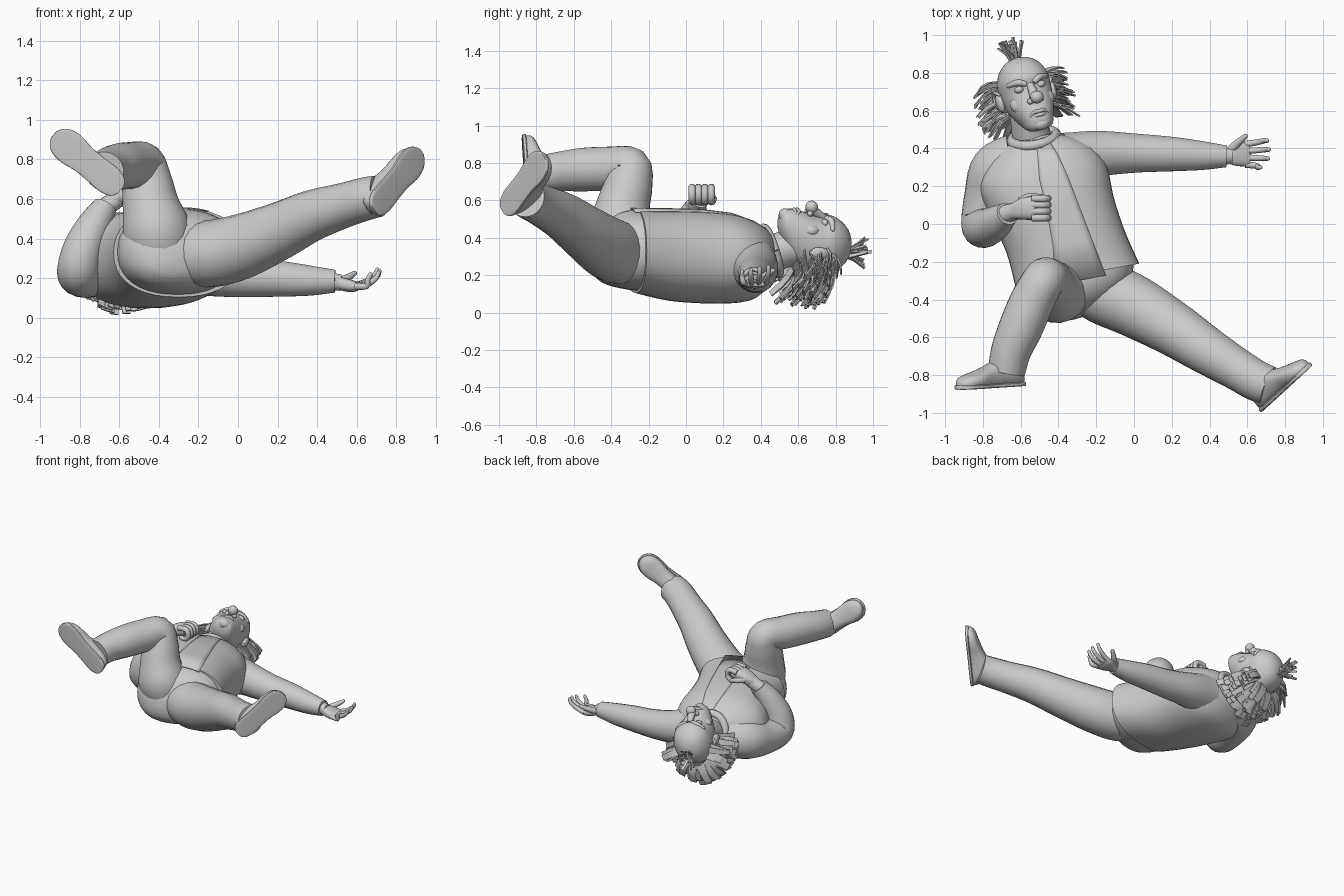
import bpy, bmesh, math, random
from mathutils import Vector as V, Matrix

if "Cube" in bpy.data.objects:
    bpy.data.objects.remove(bpy.data.objects["Cube"])
random.seed(4)


def smooth_keys(keys, n):
    """Catmull-Rom resampling of number tuples."""
    out = []
    for i in range(len(keys) - 1):
        a, b, c, d = (keys[max(0, min(len(keys) - 1, i + k))] for k in (-1, 0, 1, 2))
        for j in range(n):
            t = j / n
            out.append([0.5 * (2*q + (r-p)*t + (2*p-5*q+4*r-s)*t*t + (3*q-p-3*r+s)*t**3)
                        for p, q, r, s in zip(a, b, c, d)])
    return out + [list(keys[-1])]


def finish(name, bm, angle=45):
    bmesh.ops.recalc_face_normals(bm, faces=bm.faces)
    me = bpy.data.meshes.new(name)
    bm.to_mesh(me)
    bm.free()
    ob = bpy.data.objects.new(name, me)
    bpy.context.collection.objects.link(ob)
    bpy.ops.object.select_all(action='DESELECT')
    ob.select_set(True)
    bpy.context.view_layer.objects.active = ob
    bpy.ops.object.shade_smooth_by_angle(angle=math.radians(angle))
    return ob


def loft(name, rings, sides=28, power=2.0, mat=None):
    """Skin of (center, half-width vector, half-depth vector) rings, capped."""
    bm = bmesh.new()
    loops = []
    for c, u, v in rings:
        loop = []
        for k in range(sides):
            a = 2 * math.pi * k / sides
            ca, sa = math.cos(a), math.sin(a)
            p = c + u * math.copysign(abs(ca)**(2/power), ca) + v * math.copysign(abs(sa)**(2/power), sa)
            loop.append(bm.verts.new(mat @ p if mat else p))
        loops.append(loop)
    for a, b in zip(loops, loops[1:]):
        for k in range(sides):
            bm.faces.new((a[k], a[(k+1) % sides], b[(k+1) % sides], b[k]))
    bm.faces.new(loops[0])
    bm.faces.new(loops[-1])
    return finish(name, bm)


def tube(name, pts, sides=20, n=5, round_end=False, mat=None):
    """Limb through (x, y, z, radius) points."""
    k = smooth_keys(pts, n)
    if round_end:
        d = (V(k[-1][:3]) - V(k[-2][:3])).normalized()
        p, r = V(k[-1][:3]), k[-1][3]
        k += [[*(p + d*r*0.5), r*0.85], [*(p + d*r*0.9), r*0.4]]
    c = [V(q[:3]) for q in k]
    rings, u = [], None
    for i, q in enumerate(k):
        t = (c[min(i+1, len(c)-1)] - c[max(i-1, 0)]).normalized()
        if u is None:
            u = t.orthogonal()
        u = (u - t * u.dot(t)).normalized()
        rings.append((c[i], u * q[3], t.cross(u) * q[3]))
    return loft(name, rings, sides, mat=mat)


def ball(name, c, r, mat):
    bm = bmesh.new()
    bmesh.ops.create_uvsphere(bm, u_segments=20, v_segments=12, radius=1,
                              matrix=mat @ Matrix.Translation(c) @ Matrix.Diagonal((*r, 1)))
    return finish(name, bm)


# Torso: jacket and the seat of the trousers (x, y, z, half width, half depth)
W, D = V((0.98, 0.18, 0)), V((0, 0, 1))


def body(name, keys):
    return loft(name, [(V(k[:3]), W*k[3], D*k[4]) for k in smooth_keys(keys, 4)], 40, 2.3)


body("jacket", [(-.53, .46, .31, .11, .10), (-.515, .42, .29, .21, .16), (-.50, .35, .28, .30, .21),
                (-.48, .24, .29, .345, .24), (-.43, .08, .30, .33, .25), (-.36, -.1, .31, .32, .245),
                (-.30, -.27, .33, .335, .225)])
body("trouser_seat", [(-.31, -.2, .33, .31, .22), (-.305, -.31, .335, .305, .212),
                      (-.31, -.39, .33, .265, .19), (-.32, -.45, .315, .20, .15),
                      (-.335, -.495, .29, .11, .08), (-.34, -.51, .28, .03, .02)])

# Jacket front panel, a thin strip following the chest
bm = bmesh.new()
rows = []
for c, a, b, s0, s1 in (((-.515, .42, .29), .21, .16, 0, .35), ((-.5, .35, .28), .30, .21, -.03, .33),
                        ((-.48, .24, .29), .345, .24, -.06, .37), ((-.43, .08, .30), .33, .25, -.1, .42),
                        ((-.36, -.1, .31), .32, .245, -.22, .43), ((-.30, -.30, .33), .335, .225, -.36, .46)):
    row = []
    for i in range(7):
        s = s0 + (s1 - s0) * i / 6
        h = (1 - abs(s)**2.3)**(1/2.3)
        row.append(bm.verts.new(V(c) + W*a*s + D*(b*h + .004)))
    rows.append(row)
for a, b in zip(rows, rows[1:]):
    for i in range(6):
        bm.faces.new((a[i], a[i+1], b[i+1], b[i]))
panel = finish("jacket_front_panel", bm)
panel.modifiers.new("thickness", 'SOLIDIFY').thickness = .006

# Collar and neck
tube("neck", [(-.53, .40, .29, .11), (-.55, .50, .33, .10), (-.56, .60, .36, .10)])
ax = V((-.15, .92, .3)).normalized()
side = ax.cross(D).normalized()
up = side.cross(ax)
ring = []
for k in range(25):
    a = 2*math.pi*k/24
    ring.append((*(V((-.53, .455, .33)) + side*.118*math.cos(a) + up*.125*math.sin(a)), .028))
tube("collar", ring, 10, 1)

# Sleeves
tube("bent_sleeve", [(-.62, .33, .27, .15), (-.725, .28, .25, .145), (-.775, .14, .225, .125),
                     (-.805, .0, .235, .110), (-.785, -.02, .34, .103), (-.73, .01, .46, .088),
                     (-.67, .055, .565, .062)])
tube("straight_sleeve", [(-.34, .33, .27, .16), (-.19, .37, .235, .125), (0, .375, .208, .105),
                         (.2, .37, .198, .092), (.36, .362, .188, .077), (.49, .358, .185, .058)])

# Trouser legs
tube("bent_trouser_leg", [(-.39, -.33, .33, .16), (-.41, -.35, .44, .175), (-.44, -.335, .57, .145),
                          (-.46, -.305, .69, .128), (-.48, -.30, .775, .112), (-.54, -.41, .77, .118),
                          (-.6, -.55, .765, .117), (-.65, -.67, .755, .107), (-.675, -.78, .74, .10)])
tube("straight_trouser_leg", [(-.31, -.30, .33, .14), (-.17, -.36, .32, .168), (0, -.435, .355, .165),
                              (.2, -.55, .435, .146), (.37, -.66, .515, .129), (.54, -.765, .57, .113),
                              (.64, -.825, .60, .109), (.71, -.855, .615, .105)])

# Shoes: (length, half width, height) sections from heel to toe
SHOE = [(-.205, .02, .05), (-.185, .05, .10), (-.13, .068, .15), (-.05, .066, .15), (.03, .066, .115),
        (.11, .078, .088), (.17, .07, .072), (.205, .045, .055), (.222, .015, .04)]


def shoe(name, center, toe, down):
    t = V(toe).normalized()
    n = V(down)
    n = (n - t*n.dot(t)).normalized()
    s = n.cross(t)
    c = V(center)
    keys = smooth_keys(SHOE, 3)
    loft(name + "_upper", [(c + t*l - n*h/2, s*w, n*h/2) for l, w, h in keys], 24, 2.6)
    loft(name + "_sole", [(c + t*l*1.03 - n*.010, s*(w+.006), n*.012) for l, w, h in keys], 24, 5)


shoe("bent_leg_shoe", (-.755, -.865, .78), (-.78, -.05, .64), (-.15, -.95, .1))
shoe("straight_leg_shoe", (.805, -.875, .685), (.545, .5, .667), (.69, -.72, 0))

# Open hand
tube("open_wrist", [(.44, .358, .185, .048), (.52, .36, .178, .042)])
loft("open_palm", [(V((x, y, z)), V((0, w, 0)), V((0, 0, h))) for x, y, z, w, h in smooth_keys(
    [(.49, .36, .18, .035, .03), (.53, .365, .17, .055, .034), (.58, .37, .16, .065, .03),
     (.615, .37, .16, .06, .018)], 3)], 20, 2.6)
for i in range(4):
    y, e = .315 + .036*i, (.67, .71, .715, .705)[i]
    f = .30 + .047*i
    tube(f"open_finger_{i}", [(.59, y, .16, .018), (.65, (y+f)/2, .16 + .008*i, .016),
                              (e-.015, f, .19 + .008*i, .014), (e, f, .22 + .008*i, .011)], 10, 3, True)
tube("open_thumb", [(.51, .39, .18, .022), (.55, .43, .20, .02), (.59, .465, .225, .013)], 10, 3, True)

# Fist
tube("fist_wrist", [(-.70, .045, .54, .05), (-.61, .075, .60, .045)])
loft("fist_palm", [(V((x, y, z)), V((0, w, 0)), V((-.4*h, 0, .9*h))) for x, y, z, w, h in smooth_keys(
    [(-.65, .065, .585, .04, .035), (-.60, .08, .615, .056, .042), (-.53, .085, .64, .064, .045),
     (-.49, .085, .645, .06, .03)], 3)], 20, 2.6)
for i in range(4):
    y = .033 + .034*i
    tube(f"fist_finger_{i}", [(-.54, y, .662, .02), (-.475, y, .668, .02), (-.455, y, .625, .019),
                              (-.48, y, .592, .018), (-.52, y, .595, .015)], 10, 3, True)
tube("fist_thumb", [(-.60, .12, .62, .022), (-.55, .145, .61, .02), (-.49, .14, .59, .016)], 10, 3, True)

# Head, built in its own frame: x across, y to the crown, z out of the face
X = V((.93, .25, -.22)).normalized()
Y = V((-.22, .96, -.1))
Y = (Y - X*X.dot(Y)).normalized()
Z = X.cross(Y)
H = Matrix.Translation((-.57, .69, .37)) @ Matrix((X, Y, Z)).transposed().to_4x4()
skull = [(-.215, .035, .07, .135), (-.20, .068, .03, .165), (-.15, .092, -.06, .175), (-.09, .118, -.12, .165),
         (-.03, .132, -.15, .152), (.02, .138, -.16, .148), (.07, .138, -.16, .158), (.12, .122, -.138, .138),
         (.16, .093, -.105, .105), (.185, .058, -.065, .062), (.196, .015, -.015, .02)]
loft("head", [(V((0, h, (b+f)/2)), V((w, 0, 0)), V((0, 0, (f-b)/2))) for h, w, b, f in smooth_keys(skull, 3)],
     32, 2.2, H)
ball("nose_tip", (.005, -.05, .197), (.036, .034, .034), H)
tube("nose_bridge", [(0, .03, .143, .018), (0, -.01, .163, .024), (0, -.045, .18, .03)], 14, 3, True, H)
tube("upper_lip", [(-.055, -.14, .150, .006), (-.025, -.122, .170, .010), (0, -.124, .174, .010),
                   (.025, -.122, .170, .010), (.055, -.14, .150, .006)], 10, 3, True, H)
tube("lower_lip", [(-.045, -.142, .155, .006), (0, -.142, .174, .011), (.045, -.142, .155, .006)], 10, 4, True, H)
ball("chin", (0, -.19, .14), (.045, .032, .035), H)
for s, n in ((-1, "left"), (1, "right")):
    ball(n + "_eye", (s*.06, .018, .128), (.027, .019, .021), H)
    tube(n + "_brow", [(s*.02, .035, .148, .014), (s*.06, .055, .14, .018), (s*.105, .055, .105, .012)],
         12, 4, True, H)
    ball(n + "_nostril", (s*.028, -.06, .165), (.018, .016, .016), H)
    ball(n + "_cheek", (s*.07, -.055, .085), (.052, .05, .036), H)
    ball(n + "_ear", (s*.145, -.01, -.025), (.022, .055, .036), H)
    tube(n + "_ear_rim", [(s*.145, -.055, -.01, .008), (s*.158, -.03, -.05, .009), (s*.162, .02, -.06, .01),
                          (s*.158, .048, -.03, .01), (s*.145, .03, .005, .007)], 8, 3, True, H)


# Hair: flat bent locks, lying broad side out
def lock(bm, base, out, bend, length, width):
    side = out.cross(bend)
    side = (side if side.length > .05 else out.orthogonal()).normalized()
    rows = []
    for i in range(4):
        t = i / 3
        p = base + out*length*t + bend*length*t*t
        w = side * width * (1 - .25*t) / 2
        th = (out + bend*2*t).cross(side).normalized() * .004
        rows.append([bm.verts.new(H @ q) for q in (p-w-th, p+w-th, p+w+th, p-w+th)])
    for a, b in zip(rows, rows[1:]):
        for k in range(4):
            bm.faces.new((a[k], a[(k+1) % 4], b[(k+1) % 4], b[k]))
    bm.faces.new(rows[0])
    bm.faces.new(rows[-1])


bm = bmesh.new()
for s in (-1, 1):
    for i in range(85):
        a = math.radians(random.uniform(0, 92))
        h = random.uniform(-.09, .10)
        rad = V((s*math.cos(a), 0, -math.sin(a)))
        base = V((rad.x*.115, h, rad.z*.14 - .03))
        out = (rad + V((0, h*2 + random.uniform(0, .3), random.uniform(-.3, .05)))).normalized()
        bend = V((0, random.uniform(-.65, -.3), -.15))
        lock(bm, base, out, bend, random.uniform(.11, .165), random.uniform(.04, .07))
finish("side_hair", bm, 30)
bm = bmesh.new()
for i in range(22):
    d = V((random.uniform(-.5, .5), 1, random.uniform(-.5, .5))).normalized()
    lock(bm, V((random.uniform(-.02, .02), .17, -.04 + random.uniform(-.02, .02))), d,
         V((d.x*.4, .1, d.z*.4)), random.uniform(.09, .135), random.uniform(.015, .03))
finish("crown_tuft", bm, 30)
